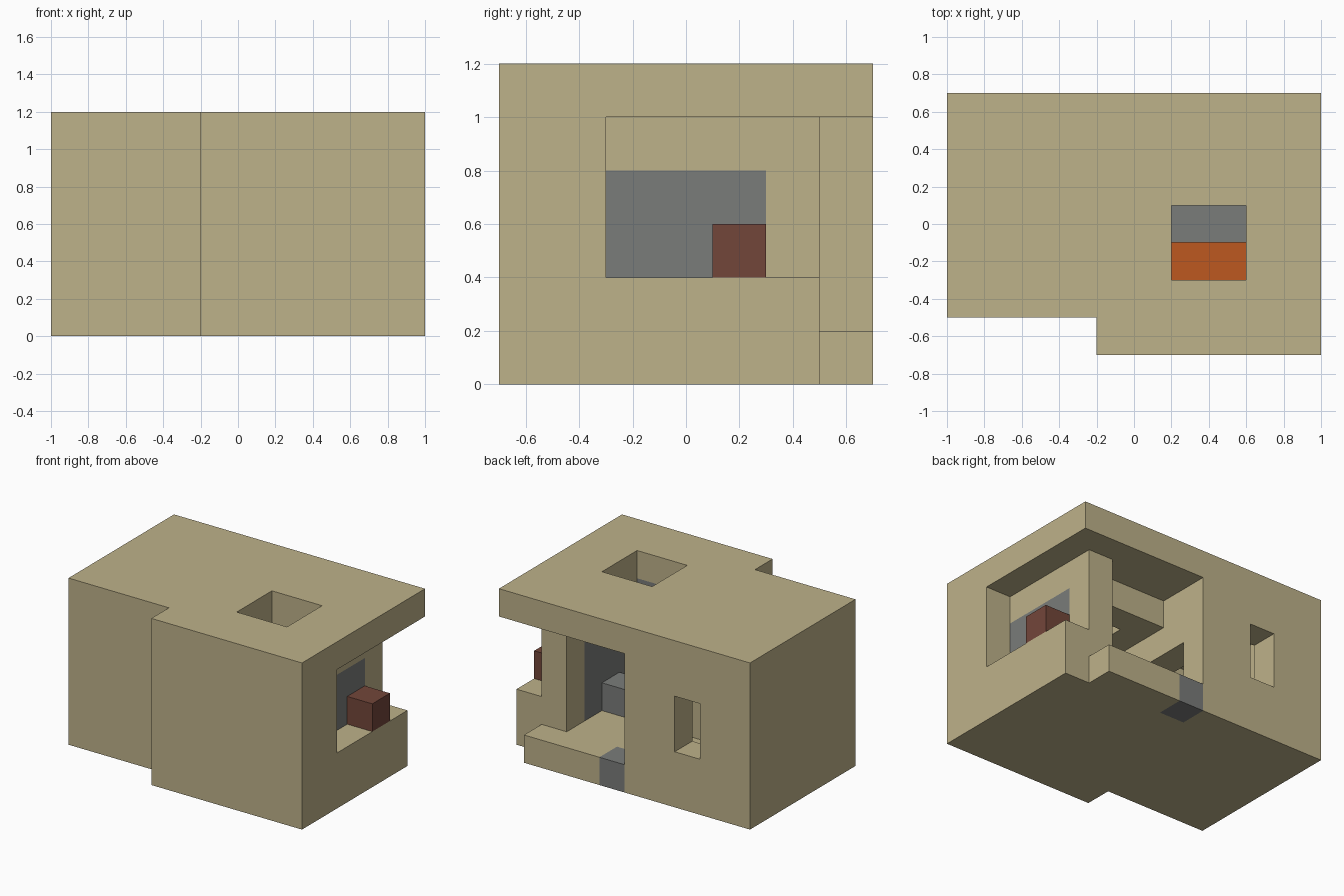
import bpy
import bmesh
from mathutils import Matrix, Vector

# Work in whole cells (10 x 7 x 6), then scale to final size
CELL = 0.2
PLACE = Matrix.Scale(CELL, 4) @ Matrix.Translation((-5, -3.5, 0))

cube = bpy.data.objects.get("Cube")
if cube:
    bpy.data.objects.remove(cube, do_unlink=True)


def material(name, rgb):
    mat = bpy.data.materials.new(name)
    mat.use_nodes = True
    mat.diffuse_color = (*rgb, 1)
    mat.node_tree.nodes["Principled BSDF"].inputs["Base Color"].default_value = (*rgb, 1)
    return mat


SAND = material("sand", (0.515, 0.445, 0.254))
STONE = material("stone grey", (0.195, 0.202, 0.195))
BRICK = material("brick red", (0.171, 0.061, 0.042))
EMBER = material("ember orange", (0.509, 0.098, 0.014))


def box(name, x, y, z, mat=None):
    """Box from (low, high) pairs in cells."""
    low, high = Vector((x[0], y[0], z[0])), Vector((x[1], y[1], z[1]))
    bm = bmesh.new()
    bmesh.ops.create_cube(bm, size=1)
    for v in bm.verts:
        v.co = Vector([high[i] if v.co[i] > 0 else low[i] for i in range(3)])
    mesh = bpy.data.meshes.new(name)
    bm.to_mesh(mesh)
    bm.free()
    if mat:
        mesh.materials.append(mat)
    obj = bpy.data.objects.new(name, mesh)
    bpy.context.scene.collection.objects.link(obj)
    return obj


def carve(obj, x, y, z):
    """Cut a box-shaped void out of an object."""
    cutter = box("cutter", x, y, z)
    cutter.hide_render = True
    mod = obj.modifiers.new("void", "BOOLEAN")
    mod.operation, mod.solver, mod.object = "DIFFERENCE", "EXACT", cutter
    bpy.context.view_layer.update()
    graph = bpy.context.evaluated_depsgraph_get()
    mesh = bpy.data.meshes.new_from_object(obj.evaluated_get(graph))
    obj.modifiers.clear()
    obj.data = mesh
    bpy.data.objects.remove(cutter, do_unlink=True)


# House shell: solid block with rooms and openings carved out
house = box("house_shell", (0, 10), (0, 7), (0, 6), SAND)
voids = [
    ((-1, 4), (-1, 1), (-1, 7)),        # front setback
    ((1, 4), (2, 6), (1, 5)),           # closed room
    ((2, 3), (5.5, 8), (2, 4)),         # back window
    ((5, 8), (5, 8), (1, 5)),           # porch
    ((3.5, 5.5), (4, 6), (1, 3)),       # doorway
    ((7, 9.5), (6, 8), (1, 5)),         # porch walkway
    ((9, 11), (6, 8), (-1, 5)),         # open corner under the roof
    ((5, 8), (1, 5.5), (1, 4)),         # fireplace alcove
    ((6, 8), (1, 2.5), (3.5, 5)),       # chimney back lining
    ((6, 8), (2, 4), (3.5, 7)),         # chimney shaft
    ((9, 11), (2, 6.5), (2, 5)),        # side opening
    ((7.5, 9), (2, 5), (1, 4)),         # stone side wall
    ((5, 6), (6, 8), (-1, 1.5)),        # doorstep
]
for v in voids:
    carve(house, *v)

# Stone fireplace and doorstep
parts = [
    house,
    box("fireplace_side", (8, 9), (2, 5), (1, 4), STONE),
    box("fireplace_back", (5, 8), (1, 2), (1, 4), STONE),
    box("chimney_lining", (6, 8), (1, 2), (4, 5), STONE),
    box("hearth", (6, 8), (3, 4), (1, 2), STONE),
    box("hearth_curb", (5, 6), (2, 4), (1, 2), STONE),
    box("doorstep", (5, 6), (6, 7), (0, 1), STONE),
    # Fire bed and the planter on the side sill
    box("fire_bed", (6, 8), (2, 3), (1, 1.04), EMBER),
    box("sill_block", (9, 10), (4, 5), (2, 3), BRICK),
]

# Scale to final size and merge flat regions
for obj in parts:
    obj.data.transform(PLACE)
    bm = bmesh.new()
    bm.from_mesh(obj.data)
    bmesh.ops.remove_doubles(bm, verts=bm.verts, dist=0.0001)
    bmesh.ops.dissolve_limit(bm, angle_limit=0.01, verts=bm.verts, edges=bm.edges)
    bm.to_mesh(obj.data)
    bm.free()
